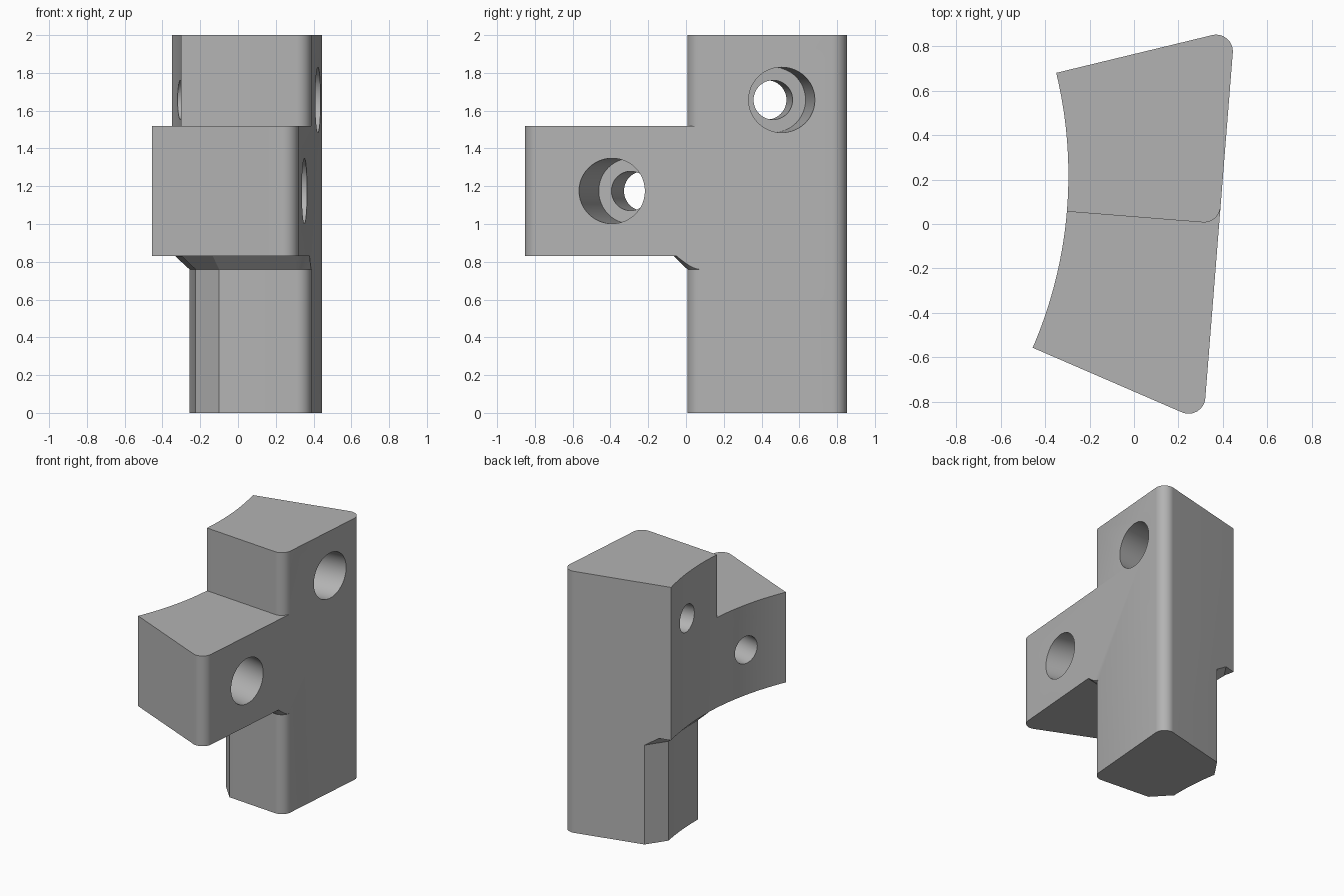
import bpy
import bmesh
from math import atan2, cos, sin, radians
from mathutils import Vector, Matrix

cube = bpy.data.objects.get("Cube")
if cube:
    bpy.data.objects.remove(cube, do_unlink=True)

CENTRE = Vector((-2.25, 0.22))   # axis of the curved inner wall
R_INNER = 1.955
FILLET = 0.075
TILT = 0.0796                    # lean of the outer wall


def polar(radius, angle):
    return CENTRE + radius * Vector((cos(angle), sin(angle)))


def arc(radius, a0, a1, n):
    return [polar(radius, a0 + (a1 - a0) * i / n) for i in range(n + 1)]


def outer_hit(angle):
    """Where a ray from the centre meets the outer wall."""
    d = Vector((cos(angle), sin(angle)))
    t = (0.383 + TILT * CENTRE.y - CENTRE.x) / (d.x - TILT * d.y)
    return CENTRE + t * d


def fillet(before, corner, after, r=FILLET, n=10):
    """Rounded replacement of a corner point."""
    u, v = (before - corner).normalized(), (after - corner).normalized()
    half = u.angle(v) / 2
    mid = corner + (u + v).normalized() * (r / sin(half))
    reach = r * cos(half) / sin(half)
    start, end = corner + u * reach - mid, corner + v * reach - mid
    return [mid + start.lerp(end, i / n).normalized() * r for i in range(n + 1)]


def offset(path, dist):
    """Shift a polyline to its left with mitred corners."""
    dirs = [(b - a).normalized() for a, b in zip(path, path[1:])]
    dirs = [dirs[0]] + dirs + [dirs[-1]]
    out = []
    for p, d0, d1 in zip(path, dirs, dirs[1:]):
        n0, n1 = Vector((-d0.y, d0.x)), Vector((-d1.y, d1.x))
        m = (n0 + n1).normalized()
        out.append(p + m * (dist / m.dot(n0)))
    return out


def loft(name, levels):
    """Solid from (height, anticlockwise outline) levels of equal point count."""
    bm = bmesh.new()
    rings = [[bm.verts.new((p.x, p.y, z)) for p in pts] for z, pts in levels]
    for low, high in zip(rings, rings[1:]):
        for i in range(len(low)):
            j = (i + 1) % len(low)
            bm.faces.new((low[i], low[j], high[j], high[i]))
    bm.faces.new(rings[0][::-1])
    bm.faces.new(rings[-1])
    bm.normal_update()
    return add_object(name, bm)


def add_object(name, bm):
    mesh = bpy.data.meshes.new(name)
    bm.to_mesh(mesh)
    bm.free()
    obj = bpy.data.objects.new(name, mesh)
    bpy.context.scene.collection.objects.link(obj)
    return obj


def bore(name, y, z, radius, near, far):
    """Round cutter along the radial line that passes the outer wall at y."""
    face = Vector((0.383 + TILT * y, y))
    d = (face - CENTRE).normalized()
    mid = face - d * (near + far) / 2
    bm = bmesh.new()
    bmesh.ops.create_cone(bm, cap_ends=True, segments=48, radius1=radius,
                          radius2=radius, depth=far - near)
    turn = Matrix.Rotation(atan2(d.y, d.x), 4, "Z") @ Matrix.Rotation(radians(90), 4, "Y")
    bm.transform(Matrix.Translation((mid.x, mid.y, z)) @ turn)
    return add_object(name, bm)


# Curved wedge outline of the whole block
a_back, a_front = radians(13.6), radians(-23.4)
inner = arc(R_INNER, a_back, a_front, 40)
back, front = outer_hit(a_back), outer_hit(a_front)
outline = inner + fillet(inner[-1], front, back) + fillet(front, back, inner[0])
block = loft("bracket_block", [(0, outline), (2, outline)])

# Rounded front edge of the column, shared by both notches
corner = Vector((0.383, 0.0015))
left_end = Vector((-1.5, 0.032 + TILT * 1.5))
edge = fillet(back, corner, left_end)
edge[0] += Vector((0.002, 0))
outside = [Vector((-1.5, -1.5)), Vector((1, -1.5)), Vector((1, edge[0].y))]

# Notch above the arm
upper = edge + [left_end] + outside
upper_notch = loft("upper_notch_cutter", [(1.52, upper), (2.2, upper)])

# Notch below the arm, leaving a slimmer leg with a 45 degree flare
R_LEG = 2.025
leg_arc = arc(R_LEG, radians(-1.3), radians(10.2), 16)
tail = leg_arc[-1] + Vector((0.56, 0.83)) * 0.42
leg = edge + [Vector((-0.10, 0.04))] + leg_arc + [tail]
outside_low = [Vector((-1.5, 1.2))] + outside
leg_ring = leg + outside_low
flare_ring = offset(leg, 0.072) + outside_low
lower_notch = loft("lower_notch_cutter",
                   [(-0.2, leg_ring), (0.76, leg_ring), (0.83, flare_ring)])

cutters = [upper_notch, lower_notch]

# Counterbored screw holes
for label, y, z in (("upper", 0.507, 1.657), ("lower", -0.392, 1.175)):
    cutters.append(bore(label + "_counterbore", y, z, 0.173, -0.2, 0.43))
    cutters.append(bore(label + "_screw_hole", y, z, 0.104, 0.3, 1.1))

bpy.context.view_layer.objects.active = block
for cutter in cutters:
    cutter.hide_render = True
    mod = block.modifiers.new(cutter.name, "BOOLEAN")
    mod.operation = "DIFFERENCE"
    mod.solver = "EXACT"
    mod.object = cutter
    bpy.ops.object.modifier_apply(modifier=mod.name)
    bpy.data.objects.remove(cutter, do_unlink=True)

# Plain grey finish
grey = bpy.data.materials.new("plain_grey")
grey.use_nodes = True
colour = (0.45, 0.45, 0.45, 1)
grey.diffuse_color = colour
grey.node_tree.nodes["Principled BSDF"].inputs["Base Color"].default_value = colour
block.data.materials.clear()
block.data.materials.append(grey)

bpy.ops.object.select_all(action="DESELECT")
block.select_set(True)
bpy.ops.object.shade_smooth_by_angle(angle=radians(25))
